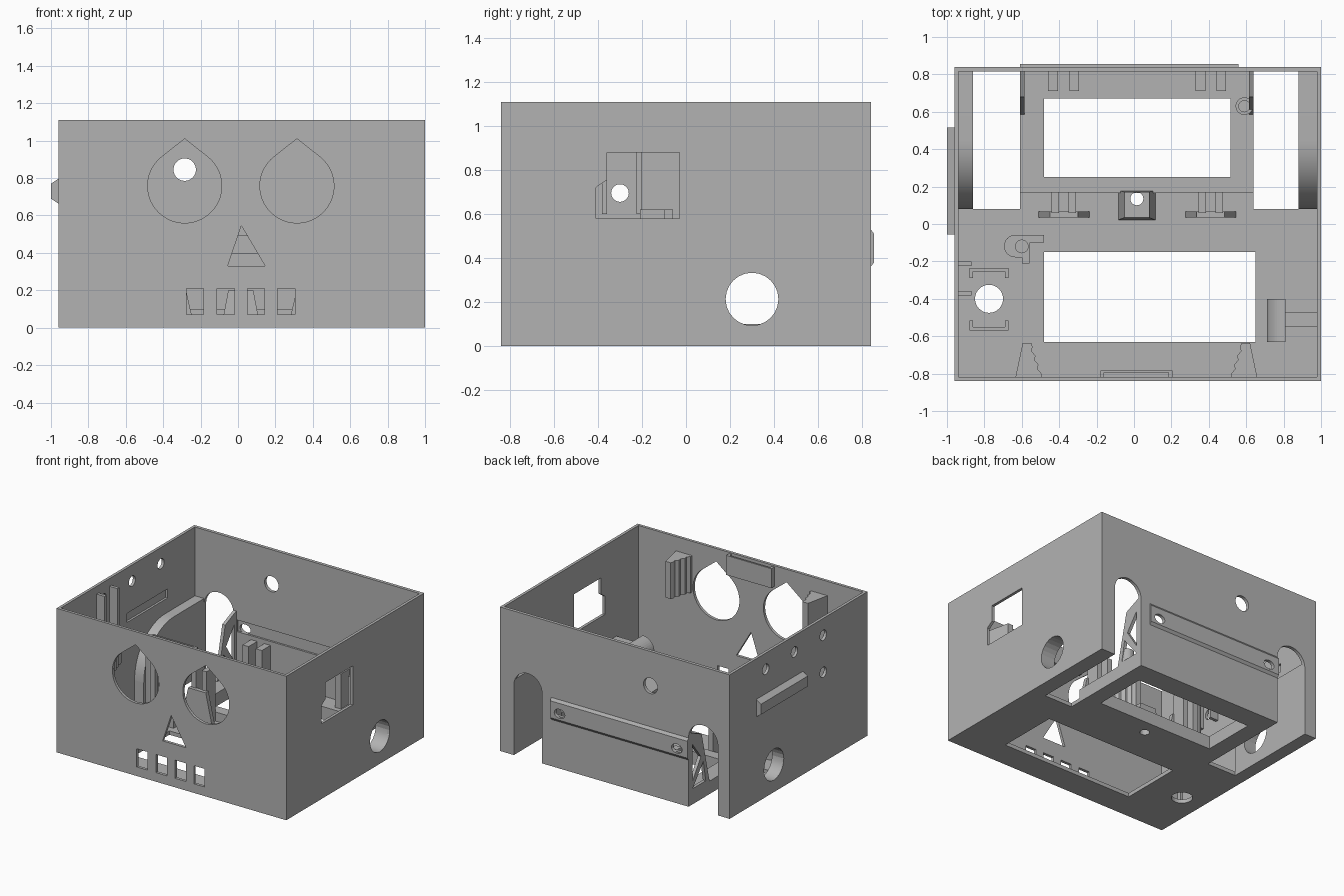
import bpy, bmesh, math
from mathutils import Vector

if "Cube" in bpy.data.objects:
    bpy.data.objects.remove(bpy.data.objects["Cube"], do_unlink=True)

grey = bpy.data.materials.new("plain_grey")
grey.use_nodes = True
colour = (0.45, 0.45, 0.45, 1)
grey.diffuse_color = colour
grey.node_tree.nodes["Principled BSDF"].inputs["Base Color"].default_value = colour


def prism(name, pts, axis, a, b):
    """Extrude a 2D outline along an axis: x uses (y,z), y uses (x,z), z uses (x,y)."""
    def place(p, t):
        u, v = p
        return {"x": (t, u, v), "y": (u, t, v), "z": (u, v, t)}[axis]
    bm = bmesh.new()
    face = bm.faces.new([bm.verts.new(place(p, a)) for p in pts])
    out = bmesh.ops.extrude_face_region(bm, geom=[face])
    shift = Vector(place((0, 0), b - a))
    bmesh.ops.translate(bm, vec=shift,
                        verts=[v for v in out["geom"] if isinstance(v, bmesh.types.BMVert)])
    bmesh.ops.recalc_face_normals(bm, faces=bm.faces)
    mesh = bpy.data.meshes.new(name)
    bm.to_mesh(mesh)
    bm.free()
    mesh.materials.append(grey)
    ob = bpy.data.objects.new(name, mesh)
    bpy.context.scene.collection.objects.link(ob)
    return ob


def rect(u0, u1, v0, v1):
    return [(u0, v0), (u1, v0), (u1, v1), (u0, v1)]


def box(name, x0, x1, y0, y1, z0, z1):
    return prism(name, rect(x0, x1, y0, y1), "z", z0, z1)


def arc(u, v, r, start=0, end=360, n=32):
    full = end - start == 360
    steps = n if full else n + 1
    angles = [math.radians(start + (end - start) * i / n) for i in range(steps)]
    return [(u + r * math.cos(t), v + r * math.sin(t)) for t in angles]


def cut(ob, cutters):
    for c in cutters:
        c.hide_render = True
        m = ob.modifiers.new("cut", "BOOLEAN")
        m.operation, m.solver, m.object = "DIFFERENCE", "EXACT", c
    dg = bpy.context.evaluated_depsgraph_get()
    mesh = bpy.data.meshes.new_from_object(ob.evaluated_get(dg))
    ob.modifiers.clear()
    ob.data = mesh
    for c in cutters:
        bpy.data.objects.remove(c, do_unlink=True)


def hole(pts, axis, a, b):
    return prism("cutter", pts, axis, a, b)


def arch(x0, x1):
    r = (x1 - x0) / 2
    return [(x0, -.1)] + [(x1, -.1)] + arc(x0 + r, .66 - r, r, 0, 180, 20)


def front_opening():
    return hole(rect(-.48, .65, -.63, -.15), "z", -.1, .2)


def back_opening():
    return hole(rect(-.48, .515, .25, .67), "z", -.1, .3)


# Open box with a thin floor
shell = box("box_shell", -.96, 1, -.84, .84, 0, 1.11)
cuts = [hole(rect(-.938, .978, -.818, .815), "z", .03, 1.3),
        front_opening(), back_opening(),
        hole(arc(-.775, -.4, .075), "z", -.1, .1),
        hole(arc(.015, .135, .035, n=20), "z", -.1, .1)]
# Face: teardrop eyes, triangular nose, four teeth
for x in (-.285, .315):
    cuts.append(hole([(x, 1.01)] + arc(x, .758, .198, 128, 412, 40), "y", -.9, -.8))
cuts.append(hole([(-.055, .33), (.145, .33), (.018, .545)], "y", -.9, -.8))
for x in (-.23, -.065, .097, .258):
    cuts.append(hole(rect(x - .046, x + .046, .07, .21), "y", -.9, -.8))
# Back wall: wheel arches, cable hole, rail recess
for x0, x1 in ((-.86, -.61), (.64, .88)):
    cuts.append(hole(arch(x0, x1), "y", .08, .9))
cuts.append(hole(arc(-.285, .845, .06), "y", .8, .9))
cuts.append(hole(rect(-.58, .54, .4, .49), "y", .8, .9))
# Side walls: axle holes, socket window, small holes, slot
cuts.append(hole(arc(.3, .213, .12, n=24), "x", -1.1, 1.1))
cuts.append(hole([(-.41, .58), (-.03, .58), (-.03, .88), (-.36, .88),
                  (-.36, .755), (-.41, .72)], "x", .9, 1.1))
for y, z in ((-.3, .695), (-.3, .98), (.05, .985), (.4, .985)):
    cuts.append(hole(arc(y, z, .04, n=20), "x", -1.1, -.9))
cuts.append(hole(rect(-.01, .48, .69, .76), "x", -.98, -.92))
cut(shell, cuts)

# Raised rear floor
deck = box("rear_deck", -.61, .64, .167, .82, .01, .1)
cut(deck, [back_opening()])

# Curved blocks beside the wheel slots
for side, x0, x1 in (("right", -.945, -.86), ("left", .88, .985)):
    pts = [(.82, 0), (.82, .58)] + arc(.45, .21, .37, 90, 180, 16) + [(.08, 0)]
    fender = prism(side + "_wheel_block", pts, "x", x0, x1)
    cut(fender, [hole(arc(.3, .213, .12, n=24), "x", -1.1, 1.1)])
    for p in fender.data.polygons:
        p.use_smooth = abs(p.normal.x) < .5 and p.normal.z > .02

# Rear truss gussets
for side, x in (("right", -.61), ("left", .615)):
    gusset = prism(side + "_truss", [(.82, .08), (.58, .08), (.68, .5), (.82, .56)],
                   "x", x, x + .025)
    cut(gusset, [hole([(.63, .12), (.79, .12), (.66, .28)], "x", x - .1, x + .1),
                 hole([(.79, .18), (.79, .46), (.69, .33)], "x", x - .1, x + .1)])

# Outer rails on the back and the right side
rail = prism("back_rail", [(.83, .36), (.84, .36), (.855, .38), (.855, .51),
                           (.84, .53), (.83, .53)], "x", -.61, .56)
cut(rail, [hole([(x + 1.3 * u, v) for u, v in arc(0, .43, .035, n=20)], "y", .7, 1)
           for x in (-.52, .48)])
prism("side_rail", [(-.955, .66), (-.955, .8), (-1, .77), (-1, .69)], "y", -.055, .515)

# Posts inside the back wall
for i, x in enumerate((-.433, -.32, .355, .467)):
    box(f"back_post_{i}", x - .026, x + .026, .71, .82, .05, .37)

# Upright pairs with splayed feet
for side, x in (("right", -.375), ("left", .41)):
    for s in (-1, 1):
        box(side + "_upright", x + s * .045 - .02, x + s * .045 + .02, .06, .17, .02, .45)
    prism(side + "_upright_foot", [(x - .138, .02), (x + .138, .02), (x + .075, .3),
                                   (x - .075, .3)], "y", .035, .068)

# Tapered centre boss with a through hole
boss = box("centre_boss", -.088, .118, .02, .182, .01, .2)
for v in boss.data.vertices:
    if v.co.z > .1:
        v.co.x = .015 + (v.co.x - .015) * .65
        v.co.y = .11 + (v.co.y - .11) * .85
cut(boss, [hole(arc(.015, .135, .035, n=20), "z", -.1, .4)])

# Toothed clips behind the front wall
for side, x, s in (("right", -.57, 1), ("left", .595, -1)):
    teeth = [(.075 - .008 * i - (.012 if i % 2 else 0), -.8 + .024 * i) for i in range(7)]
    pts = [(-.065, -.825), (.075, -.825)] + teeth + [(.02, -.635), (-.025, -.635)]
    prism(side + "_clip", [(x + s * u, v) for u, v in pts], "z", .72, 1)

# Slotted holder at the top of the front wall
holder = box("front_holder", -.18, .205, -.825, -.782, .95, 1.1)
cut(holder, [hole(rect(-.16, .185, -.82, -.795), "z", .97, 1.2)])

# Side bracket plates around the small holes
for y in (-.213, -.37):
    box("side_bracket", -.945, -.87, y - .012, y + .012, .6, 1.05)

# Clamp ring brackets around the floor hole
for y, s in ((-.235, -1), (-.57, 1)):
    x0, x1, t = -.88, -.67, .02
    d = s * .055
    prism("floor_bracket", [(x0, y), (x1, y), (x1, y + d), (x1 - t, y + d),
                            (x1 - t, y + s * t), (x0 + t, y + s * t),
                            (x0 + t, y + d), (x0, y + d)], "z", .01, .15)

# Tall slim tower with a bored column
column = prism("tower_column", arc(-.635, -.118, .06, 90, 270, 12)
               + rect(-.6, -.555, -.178, -.058), "z", .01, .62)
cut(column, [hole(arc(-.6, -.12, .034, n=20), "z", .3, .8)])
box("tower_arm", -.56, -.48, -.1, -.06, .01, .62)
box("tower_fin", -.6, -.56, -.21, -.17, .01, .62)

# Round peg on the rear deck
peg = prism("deck_peg", arc(.59, .63, .047, n=24), "z", .05, .22)
cut(peg, [hole(arc(.59, .63, .03, n=20), "z", .12, .4)])

# Hooked arm on the left wall
box("hook_arm", .8, .985, -.55, -.47, .3, .36)
prism("hook_pad", [(.81, .2), (.81, .38)] + arc(.81, .28, .1, 90, 180, 10)
      + [(.71, .2)], "y", -.63, -.4)
